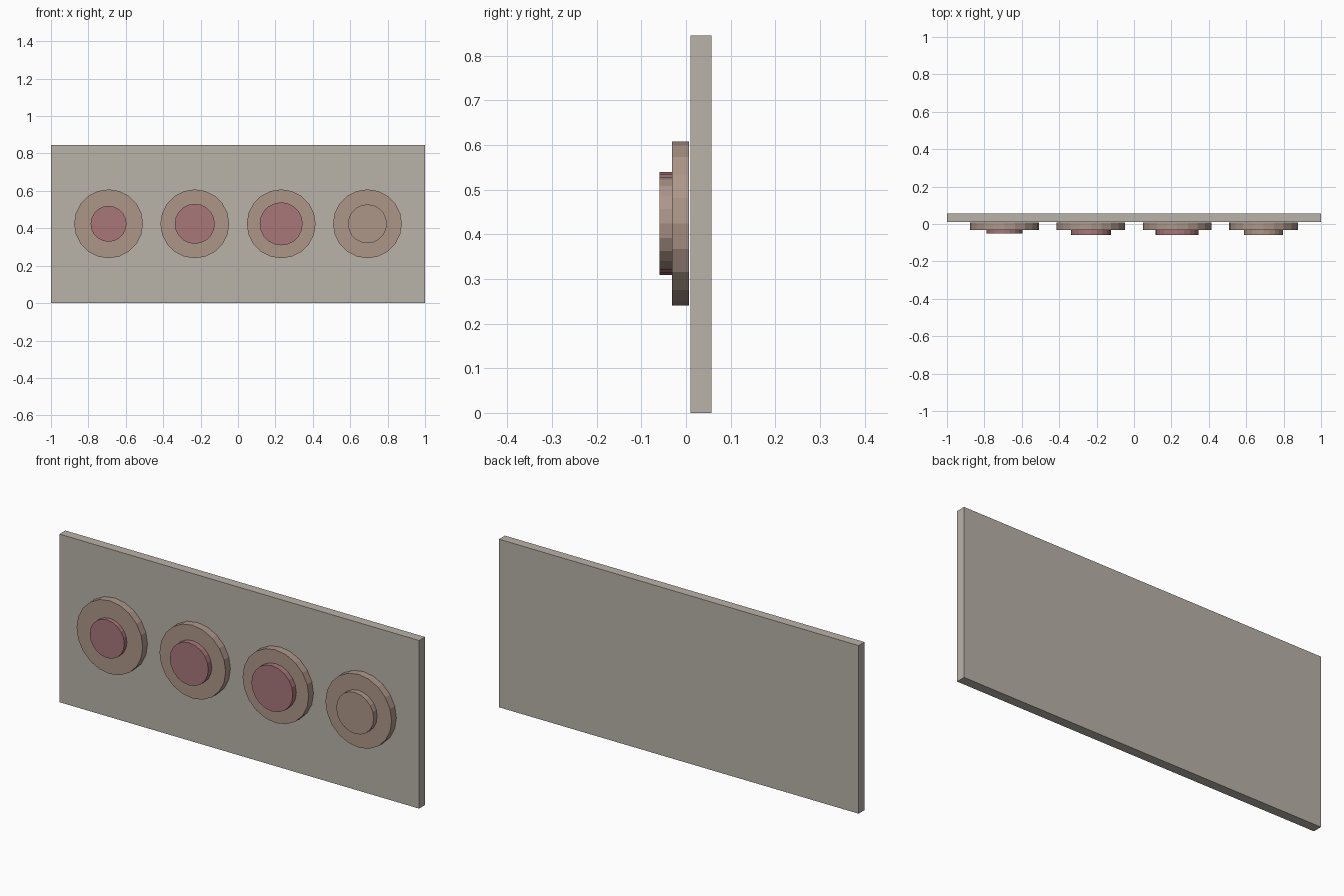
import bpy, math

if "Cube" in bpy.data.objects:
    bpy.data.objects.remove(bpy.data.objects["Cube"])


def material(name, srgb):
    m = bpy.data.materials.new(name)
    lin = [((c / 255 + 0.055) / 1.055) ** 2.4 for c in srgb]
    m.diffuse_color = (*lin, 1)
    m.use_nodes = True
    m.node_tree.nodes["Principled BSDF"].inputs["Base Color"].default_value = m.diffuse_color
    return m


GREY = material("warm_grey", (185, 178, 168))
TAN = material("dusty_tan", (173, 150, 137))
ROSE = material("dusty_rose", (168, 119, 122))

CENTRE_Z = 0.424


def disc(name, x, radius, y0, y1, mat):
    """Twenty-sided disc with its axis along y."""
    bpy.ops.mesh.primitive_cylinder_add(
        vertices=20, radius=radius, depth=y1 - y0,
        location=(x, (y0 + y1) / 2, CENTRE_Z), rotation=(math.pi / 2, 0, 0))
    ob = bpy.context.object
    ob.name = name
    ob.data.materials.append(mat)


# Upright backing panel
bpy.ops.mesh.primitive_cube_add(size=1, location=(0, 0.0335, 0.4225))
panel = bpy.context.object
panel.name = "back_panel"
panel.scale = (2, 0.047, 0.845)
panel.data.materials.append(GREY)

# Four round bases, each with a smaller raised button
buttons = [
    (-0.692, 0.096, -0.052, ROSE),
    (-0.231, 0.107, -0.059, ROSE),
    (0.231, 0.115, -0.059, ROSE),
    (0.692, 0.104, -0.059, TAN),
]
for i, (x, radius, front, mat) in enumerate(buttons, 1):
    disc(f"button_base_{i}", x, 0.184, -0.031, 0.007, TAN)
    disc(f"button_cap_{i}", x, radius, front, -0.031, mat)
